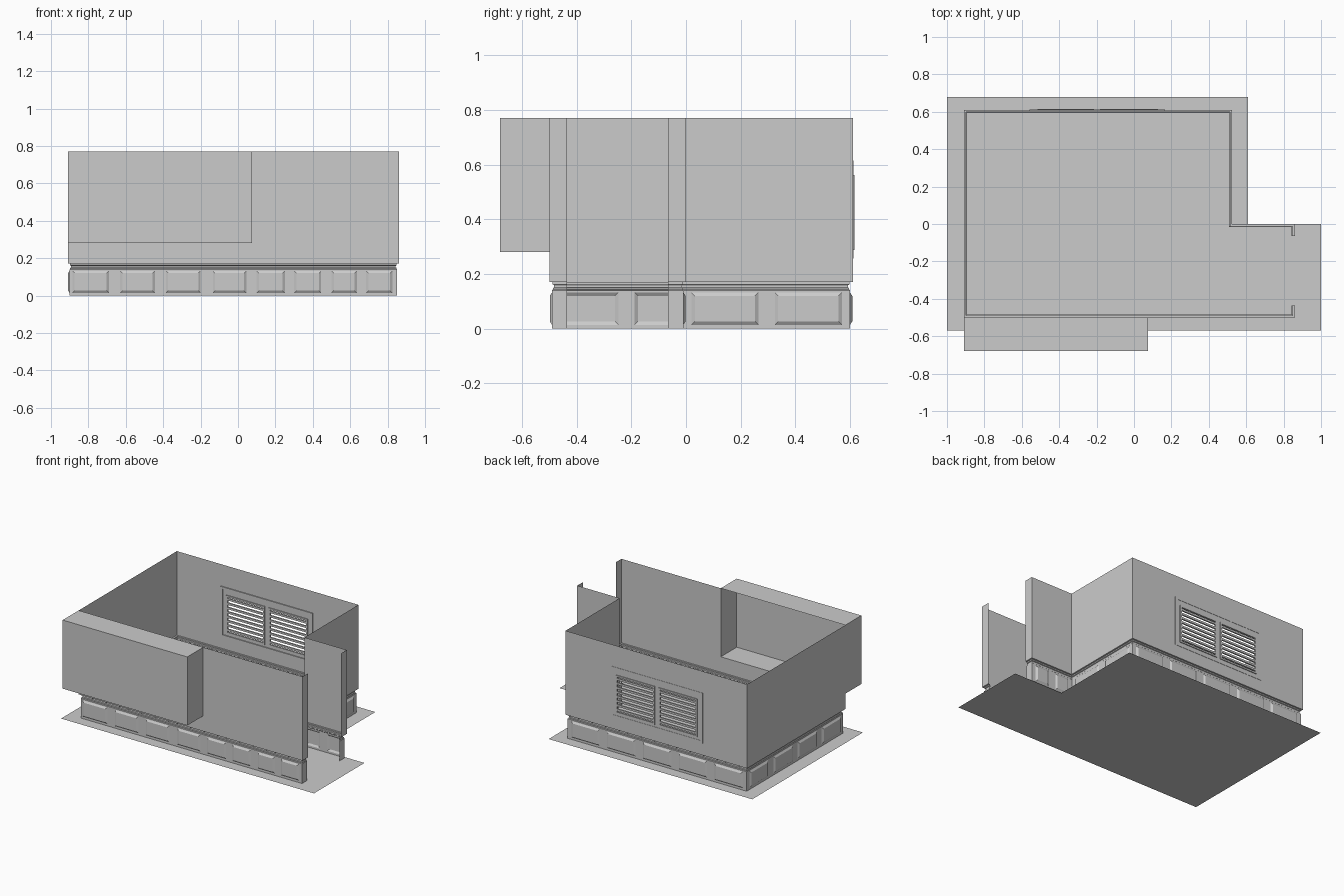
import bpy, bmesh
from mathutils import Vector

if "Cube" in bpy.data.objects:
    bpy.data.objects.remove(bpy.data.objects["Cube"])

# Room outline, from one door jamb round to the other (interior on the left)
PATH = [Vector(p) for p in [(.86, -.065), (.86, 0), (.525, 0), (.525, .61),
                            (-.91, .61), (-.91, -.5), (.86, -.5), (.86, -.435)]]
H, RAIL = .77, .17


def make(name, polys):
    """Mesh object from a list of polygons."""
    bm = bmesh.new()
    for poly in polys:
        bm.faces.new([bm.verts.new(v) for v in poly])
    bmesh.ops.remove_doubles(bm, verts=bm.verts, dist=1e-5)
    me = bpy.data.meshes.new(name)
    bm.to_mesh(me)
    bm.free()
    ob = bpy.data.objects.new(name, me)
    bpy.context.collection.objects.link(ob)
    return ob


def box(x0, x1, y0, y1, z0, z1):
    v = [(x, y, z) for x in (x0, x1) for y in (y0, y1) for z in (z0, z1)]
    return [[v[i] for i in f] for f in ((0, 1, 3, 2), (4, 6, 7, 5), (0, 4, 5, 1),
                                        (2, 3, 7, 6), (0, 2, 6, 4), (1, 5, 7, 3))]


def inset(d):
    """Room outline moved inward by d with mitred corners."""
    n = []
    for a, b in zip(PATH, PATH[1:]):
        t = (b - a).normalized()
        n.append(Vector((-t.y, t.x)))
    out = [PATH[0] + n[0] * d]
    out += [p + (n[i] + n[i + 1]) * d for i, p in enumerate(PATH[1:-1])]
    return out + [PATH[-1] + n[-1] * d]


def sheet(a, b, z0, z1, holes=(), depth=None, bevel=.012):
    """Flat wall from a to b with rectangular holes (s0, s1, z0, z1).
    With a depth, every hole becomes a bevelled recessed panel."""
    t = (b - a).normalized()
    out = Vector((t.y, -t.x))
    P = lambda s, z, d=0: (*(a + t * s + out * d), z)
    ss = sorted({0, (b - a).length, *[h[i] for h in holes for i in (0, 1)]})
    zs = sorted({z0, z1, *[h[i] for h in holes for i in (2, 3)]})
    polys = []
    for s, S in zip(ss, ss[1:]):
        for z, Z in zip(zs, zs[1:]):
            m, k = (s + S) / 2, (z + Z) / 2
            if not any(h[0] < m < h[1] and h[2] < k < h[3] for h in holes):
                polys.append([P(s, z), P(S, z), P(S, Z), P(s, Z)])
    if depth:
        for s, S, z, Z in holes:
            e = bevel
            o = [P(s, z), P(S, z), P(S, Z), P(s, Z)]
            i = [P(s + e, z + e, depth), P(S - e, z + e, depth),
                 P(S - e, Z - e, depth), P(s + e, Z - e, depth)]
            polys.append(i)
            polys += [[o[j], o[(j + 1) % 4], i[(j + 1) % 4], i[j]] for j in range(4)]
    return polys


# Floor
make("floor", [[(x, y, 0) for x, y in [(-1, -.57), (1, -.57), (1, 0), (.61, 0),
                                       (.61, .68), (-1, .68)]]])

# Upper walls, with the window openings and the alcove opening
LOUVRES = [(-.505, -.225), (-.17, .115)]
WZ0, WZ1 = .3, .55
wall_holes = {3: [(.525 - x1, .525 - x0, WZ0, WZ1) for x0, x1 in LOUVRES],
              5: [(0, .985, .28, H)]}
polys = []
for i, (a, b) in enumerate(zip(PATH, PATH[1:])):
    polys += sheet(a, b, RAIL, H, wall_holes.get(i, ()))
make("upper_walls", polys)

# Alcove, open towards the room
x0, x1, y0, y1, z0, z1 = -.91, .075, -.68, -.5, .28, H
make("alcove", [f for i, f in enumerate(box(x0, x1, y0, y1, z0, z1)) if i != 3])

# Chair rail swept round the room
profile = [(0, RAIL), (.012, .17), (.012, .162), (.017, .159), (.017, .151),
           (.013, .148), (.013, .143), (.01, .14)]
rings = [[(p.x, p.y, z) for p in inset(d)] for d, z in profile]
make("chair_rail", [[r[i], r[i + 1], q[i + 1], q[i]] for r, q in zip(rings, rings[1:])
                    for i in range(len(PATH) - 1)])

# Wainscot with recessed panels
line = inset(.01)


def even(length, n, gap=.06):
    w = (length - gap * n) / n
    return [(gap / 2 + i * (w + gap), gap / 2 + i * (w + gap) + w) for i in range(n)]


front = [(-.885, -.69), (-.63, -.445), (-.385, -.2), (-.135, .045),
         (.1, .25), (.3, .445), (.5, .635), (.685, .825)]
counts = {1: 2, 2: 2, 3: 5, 4: 4}
polys = []
for i, (a, b) in enumerate(zip(line, line[1:])):
    if i == 5:
        spans = [(s - a.x, e - a.x) for s, e in front]
    else:
        spans = even((b - a).length, counts[i]) if i in counts else []
    polys += sheet(a, b, 0, .14, [(s, e, .014, .132) for s, e in spans], .008)
make("wainscot", polys)

# Window casing: thin border round both louvres
fx0, fx1, fz0, fz1, t = -.56, .165, .256, .615, .016
polys = []
for c in [(fx0, fx1, fz0, fz0 + t), (fx0, fx1, fz1 - t, fz1),
          (fx0, fx0 + t, fz0 + t, fz1 - t), (fx1 - t, fx1, fz0 + t, fz1 - t)]:
    polys += box(c[0], c[1], .603, .612, c[2], c[3])
make("window_casing", polys)

# Louvre sashes and slats
for side, (a, b) in zip(("left", "right"), LOUVRES):
    f = .012
    polys = []
    for c in [(a - f, a, WZ0 - f, WZ1 + f), (b, b + f, WZ0 - f, WZ1 + f),
              (a, b, WZ0 - f, WZ0), (a, b, WZ1, WZ1 + f)]:
        polys += box(c[0], c[1], .604, .616, c[2], c[3])
    make(side + "_sash", polys)
    polys = []
    n = 8
    for i in range(n):
        z = WZ0 + (i + .5) * (WZ1 - WZ0) / n
        polys += box(a, b, .605, .615, z - .007, z + .007)
    make(side + "_slats", polys)
